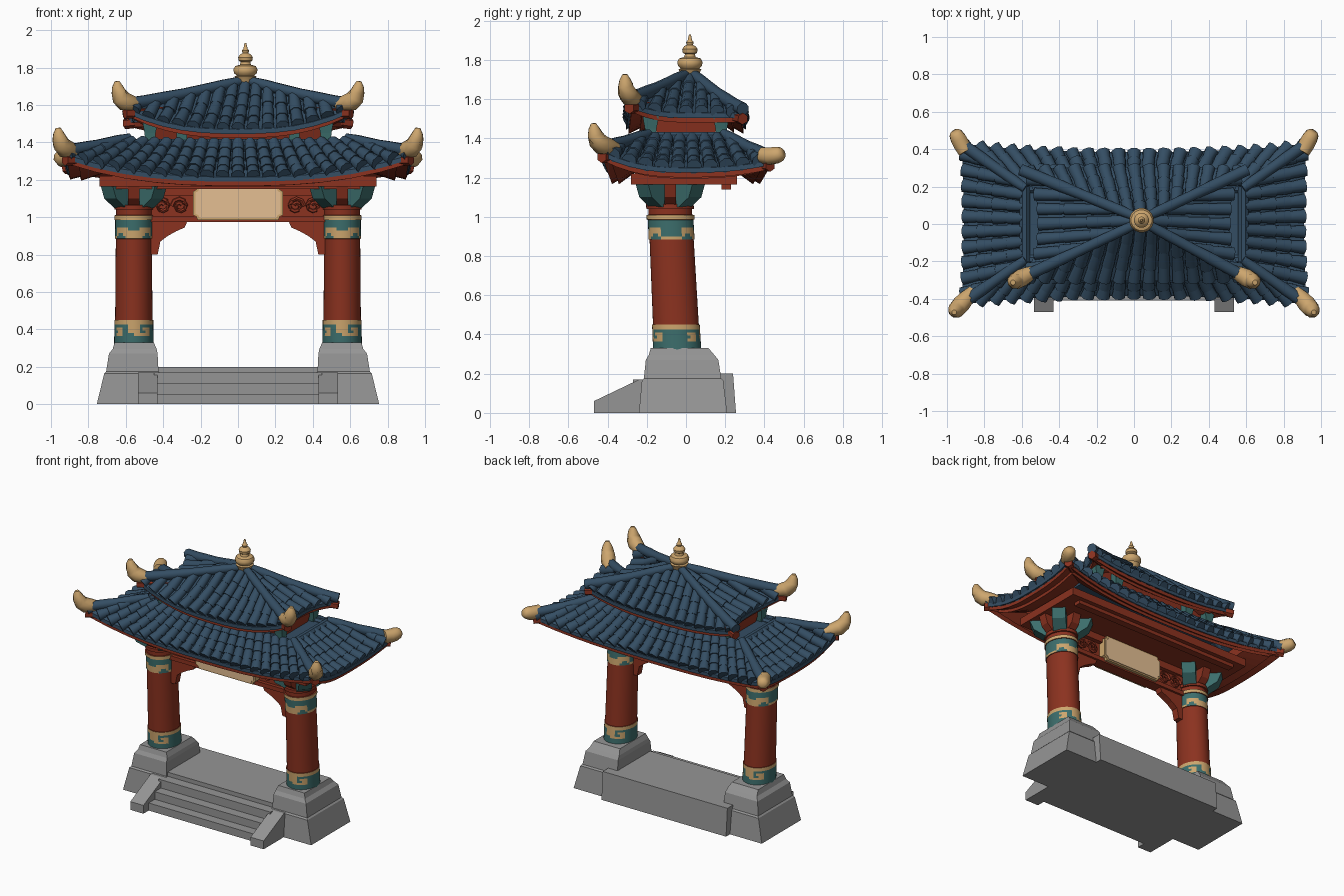
import bpy, bmesh, math, random
from mathutils import Vector

random.seed(4)
if "Cube" in bpy.data.objects:
    bpy.data.objects.remove(bpy.data.objects["Cube"], do_unlink=True)


def material(name, rgb):
    m = bpy.data.materials.new(name)
    m.use_nodes = True
    m.diffuse_color = (*rgb, 1)
    m.node_tree.nodes["Principled BSDF"].inputs["Base Color"].default_value = (*rgb, 1)
    return m


BLUE = material("roof blue", (0.034, 0.075, 0.125))
RED = material("painted red", (0.26, 0.032, 0.014))
GOLD = material("gold", (0.61, 0.38, 0.155))
PALE = material("pale board", (0.78, 0.52, 0.29))
TEAL = material("teal", (0.045, 0.155, 0.15))
STONE = material("stone", (0.3, 0.3, 0.3))


def make(name, bm, *mats, smooth=0):
    bmesh.ops.remove_doubles(bm, verts=bm.verts, dist=0.0002)
    bmesh.ops.recalc_face_normals(bm, faces=bm.faces)
    me = bpy.data.meshes.new(name)
    bm.to_mesh(me)
    bm.free()
    for m in mats:
        me.materials.append(m)
    ob = bpy.data.objects.new(name, me)
    bpy.context.collection.objects.link(ob)
    if smooth:
        bpy.ops.object.select_all(action="DESELECT")
        ob.select_set(True)
        bpy.context.view_layer.objects.active = ob
        bpy.ops.object.shade_smooth_by_angle(angle=math.radians(smooth))


def loft(bm, rings, loop=False):
    """Skin a list of rings; cap the ends unless looped."""
    vs = [[bm.verts.new(p) for p in r] for r in rings]
    n = len(vs[0])
    for a, b in list(zip(vs, vs[1:])) + ([(vs[-1], vs[0])] if loop else []):
        for i in range(n):
            bm.faces.new((a[i], a[(i + 1) % n], b[(i + 1) % n], b[i]))
    if not loop:
        bm.faces.new(vs[0])
        bm.faces.new(vs[-1])


def tube(bm, pts, radii, sides=8):
    pts = [Vector(p) for p in pts]
    rings = []
    for i, p in enumerate(pts):
        d = (pts[min(i + 1, len(pts) - 1)] - pts[max(i - 1, 0)]).normalized()
        ref = Vector((0, 0, 1)) if abs(d.z) < 0.9 else Vector((0, 1, 0))
        u = d.cross(ref).normalized()
        v = u.cross(d)
        rings.append([p + radii[i] * (u * math.cos(a) + v * math.sin(a))
                      for a in (math.tau * (k + 0.5) / sides for k in range(sides))])
    loft(bm, rings)


def stack(bm, levels):
    """Rectangular levels (z, x0, x1, y0, y1) skinned upward."""
    loft(bm, [[(a, c, z), (b, c, z), (b, d, z), (a, d, z)] for z, a, b, c, d in levels])


def box(bm, x, y, z0, z1, hx, hy):
    stack(bm, [(z, x - hx, x + hx, y - hy, y + hy) for z in (z0, z1)])


def prism(bm, outline, place, d0, d1):
    loft(bm, [[place(u, v, d) for u, v in outline] for d in (d0, d1)])


# Stone platform, steps, cheek walls and pedestals
bm = bmesh.new()
stack(bm, [(0, -.5, .5, -.2, .255), (.2, -.5, .5, -.2, .24)])
for depth, h in ((0.41, 0.055), (0.34, 0.11), (0.27, 0.17)):
    box(bm, 0, -depth / 2, 0, h, 0.45, depth / 2)
make("platform_and_steps", bm, STONE)
bm = bmesh.new()
for s in (-1, 1):
    prism(bm, [(-0.47, 0), (-0.47, 0.06), (-0.24, 0.17), (-0.1, 0.17), (-0.1, 0)],
          lambda u, v, d: (s * d, u, v), 0.43, 0.535)
make("stair_cheeks", bm, STONE)
bm = bmesh.new()
for s in (-1, 1):
    rows = [(0, .42, .755, -.24, .21), (.165, .42, .715, -.225, .19), (.175, .425, .705, -.215, .18),
            (.27, .43, .69, -.205, .165), (.295, .435, .67, -.19, .145), (.33, .45, .66, -.18, .115)]
    stack(bm, [(z, *sorted((s * a, s * b)), c, d) for z, a, b, c, d in rows])
make("pedestals", bm, STONE)

# Columns with painted bands, frets on the front and back only
SEG = 40
FRETS = {0.365: "1111110000", 0.38: "1100110011", 0.395: "1101110011", 0.41: "1100000011",
         0.885: "1110000111", 0.9: "1111001111", 0.915: "1111111111", 0.93: "0011111100"}
levels = [.32, .335, .365, .38, .395, .41, .425, .45, .451, .65, .884, .885, .9, .915, .93, .945,
          .985, .986, 1.01, 1.011, 1.04, 1.041, 1.065]
for s in (-1, 1):
    bm = bmesh.new()
    rings = []
    for z in levels:
        k = (z - 0.32) / 0.7
        r = 0.101 - 0.006 * k
        if z <= .45 or .885 <= z <= .985:
            r += 0.004
        if .986 <= z <= 1.01 or z >= 1.041:
            r += 0.009
        rings.append([(s * 0.557 + r * math.cos(a), -0.045 - 0.035 * k + 1.17 * r * math.sin(a), z)
                      for a in (math.tau * i / SEG for i in range(SEG))])
    loft(bm, rings)
    bm.faces.ensure_lookup_table()
    for i, f in enumerate(bm.faces):
        z = levels[min(i // SEG, len(levels) - 2)]
        facing = abs(math.sin(math.tau * (i % SEG + 0.5) / SEG)) > 0.45
        if z in FRETS:
            gold = FRETS[z][i % 10] == "1" if facing else z == .885
            f.material_index = 1 if gold else 2
        elif z in (.425, .986):
            f.material_index = 1
        elif z < .37 or .92 < z < .985:
            f.material_index = 2
    make("column_left" if s > 0 else "column_right", bm, RED, GOLD, TEAL, smooth=35)

# Bracket sets fanning out on top of each column
CY = -0.08
for name, mat, angles, reach, th in (("bracket_diagonals", TEAL, (1, 3, 5, 7), 0.21, 0.045),
                                     ("bracket_arms", RED, (0, 2, 4, 6), 0.17, 0.03)):
    bm = bmesh.new()
    for s in (-1, 1):
        for k in angles:
            c, n = math.cos(k * math.pi / 4), math.sin(k * math.pi / 4)
            prism(bm, [(0, 1.05), (reach * .5, 1.05), (reach * .85, 1.1), (reach, 1.18), (0, 1.18)],
                  lambda u, v, d: (s * 0.557 + u * c - d * n, CY + u * n + d * c, v), -th, th)
    make(name, bm, mat)

# Lintel rails, recessed panel, corner braces and scroll carvings
bm = bmesh.new()
box(bm, 0, CY, 0.975, 1.005, 0.47, 0.04)
box(bm, 0, CY, 1.115, 1.17, 0.52, 0.045)
box(bm, 0, CY, 1.0, 1.12, 0.47, 0.015)
make("lintel", bm, RED)
bm = bmesh.new()
for s in (-1, 1):
    prism(bm, [(.475, .98), (.27, .98), (.285, .945), (.33, .925), (.375, .9), (.415, .87), (.43, .8), (.475, .8)],
          lambda u, v, d: (s * u, CY + d, v), -0.025, 0.025)
make("corner_braces", bm, RED)
bm = bmesh.new()
for s in (-1, 1):
    for face in (-1, 1):
        for cx in (0.31, 0.405):
            spiral = [(s * (cx + (0.045 - 0.0028 * i) * math.cos(i * 0.75)), CY + face * 0.022,
                       1.06 + (0.045 - 0.0028 * i) * math.sin(i * 0.75)) for i in range(13)]
            tube(bm, spiral, [0.011] * 13, 5)
make("scroll_carvings", bm, RED)

# Blank board with notched corners on both faces
notched = [(a * x, b * z) for a, b, pts in (
    (1, 1, ((1, .7), (.93, .8), (.9, 1))), (-1, 1, ((.9, 1), (.93, .8), (1, .7))),
    (-1, -1, ((1, .7), (.93, .8), (.9, 1))), (1, -1, ((.9, 1), (.93, .8), (1, .7)))) for x, z in pts]
for name, mat, hx, hz, dep in (("board_frame", GOLD, .24, .09, .062), ("board_panel", PALE, .228, .08, .067)):
    bm = bmesh.new()
    prism(bm, notched, lambda u, v, d: (u * hx, CY + d, 1.075 + v * hz), -dep, dep)
    make(name, bm, mat)

# Roof tiers: corner, mid eave and inner rectangle, each as (x, y)
LOWER = dict(corner=(.925, .43), mid=(.91, .385), inner=(.58, .19), zmid=(1.25, 1.215),
             zc=(1.335, 1.29), top=1.405, shift=(0, 0), rows=(23, 10), gap=.083, r=.037)
UPPER = dict(corner=(.605, .29), mid=(.51, .305), inner=(.012, .012), zmid=(1.53, 1.47),
             zc=(1.585, 1.53), top=1.712, shift=(.04, .02), rows=(15, 7), gap=.08, r=.035)
SIDES = ((0, -1), (1, 0), (0, 1), (-1, 0))
FAN = 0.25


def spot(R, n, t, w, dz=0):
    """Point on a roof face: t runs along the eave, w from eave to top."""
    i = 0 if n[1] else 1
    j = 1 - i
    a = abs(t) ** 2.6
    d = (R["mid"][j] + (R["corner"][j] - R["mid"][j]) * a) * (1 - w) + R["inner"][j] * w
    s = t * (R["corner"][i] * (1 - w) + R["inner"][i] * w)
    x, y = n[0] * d + abs(n[1]) * s, n[1] * d + abs(n[0]) * s
    ze = R["zmid"][j] + (R["zc"][0 if y < 0 else 1] - R["zmid"][j]) * a
    return (x + R["shift"][0] * w, y + R["shift"][1] * w, ze + (R["top"] - ze) * w ** 1.2 + dz)


def ring_sheet(bm, R, section):
    ts = [-1 + k / 6 for k in range(12)]
    path = [(n, t * f) for n, f in zip(SIDES, (1, 1, -1, -1)) for t in ts]
    loft(bm, [[spot(R, n, t, w, dz) for w, dz in section] for n, t in path], loop=True)


for tier, R in (("lower", LOWER), ("upper", UPPER)):
    bm = bmesh.new()
    ws = (1, .75, .5, .25, 0)
    ring_sheet(bm, R, [(w, 0) for w in ws] + [(w, -.025) for w in reversed(ws)])
    make(tier + "_roof_deck", bm, BLUE)
    # Red boards under the eave, with rafters under the corners
    bm = bmesh.new()
    ring_sheet(bm, R, [(.65, -.03), (.3, -.027), (.04, -.027), (.04, -.052), (.22, -.058), (.22, -.08), (.65, -.1)])
    for n in (SIDES[0], SIDES[2]):
        for t in (-1, 1):
            tube(bm, [spot(R, n, t, k / 8, -.03 - .006 * k) for k in range(5)], [.03] * 5, 6)
    make(tier + "_eave_boards", bm, RED)
    # Overlapping round tile rows, fanning slightly toward the corners
    bm = bmesh.new()
    for n in SIDES:
        i = 0 if n[1] else 1
        Lc, Li, count = R["corner"][i], R["inner"][i], R["rows"][i]
        for k in range(count):
            s = (k - (count - 1) / 2) * R["gap"]
            wmax = min(0.98, (Lc - abs(s)) / (Lc - Li - FAN * abs(s)))
            if wmax < 0.03:
                continue
            segs = max(1, round(4 * wmax))
            pts, radii = [], []
            for q in range(segs):
                for f, g in ((0.01, 1.04), (0.99, 0.88)):
                    w = wmax * (q + f) / segs
                    t = s * (1 - FAN * w) / (Lc * (1 - w) + Li * w)
                    pts.append(spot(R, n, max(-1, min(1, t)), w, .006))
                    radii.append(R["r"] * g * (1 - .1 * w) * random.uniform(.96, 1.05))
            tube(bm, pts, radii, 8)
    make(tier + "_roof_tiles", bm, BLUE, smooth=50)
    # Hip ridges
    bm = bmesh.new()
    for n in (SIDES[0], SIDES[2]):
        for t in (-1, 1):
            tube(bm, [spot(R, n, t, k / 6, .02) for k in range(7)], [.034] * 3 + [.03] * 3 + [.024], 8)
    make(tier + "_hip_ridges", bm, BLUE, smooth=50)

# Curved gold horns on the corners
FRONT_HORN = [(-.1, .012, .03), (-.05, .022, .044), (0, .032, .051), (.03, .055, .048), (.045, .085, .041),
              (.053, .115, .03), (.056, .142, .014)]
BACK_HORN = [(-.07, .025, .042), (0, .02, .047), (.045, .025, .045), (.08, .032, .038), (.1, .038, .024)]
bm = bmesh.new()
for R, n, shape, dx, dy in ((LOWER, SIDES[0], FRONT_HORN, .65, -.75), (LOWER, SIDES[2], BACK_HORN, .35, .65),
                            (UPPER, SIDES[0], FRONT_HORN, .75, -.4)):
    for t in (-1, 1):
        x, y, z = spot(R, n, t, 0)
        tube(bm, [(x + t * dx * o, y + dy * o, z + h) for o, h, _ in shape], [r for *_, r in shape], 8)
make("corner_horns", bm, GOLD, smooth=55)

# Frames below the lower roof, body between tiers
bm = bmesh.new()
box(bm, 0, -0.01, 1.165, 1.22, 0.74, 0.27)
box(bm, 0, 0.205, 1.14, 1.17, 0.66, 0.025)
box(bm, 0, -0.215, 1.15, 1.17, 0.66, 0.025)
make("under_roof_frame", bm, RED)
bm = bmesh.new()
stack(bm, [(1.37, -.46, .46, -.13, .13), (1.53, -.48, .48, -.18, .18)])
make("upper_body", bm, RED)
bm = bmesh.new()
for x in (-0.47, -0.3, 0.3, 0.47):
    for y in (-0.18, 0.18):
        stack(bm, [(z, x - h, x + h, y - h, y + h) for z, h in ((1.38, .022), (1.45, .03), (1.52, .042))])
make("upper_brackets", bm, TEAL)
bm = bmesh.new()
box(bm, 0, 0, 1.35, 1.4, 0.58, 0.19)
for s in (-1, 1):
    tube(bm, [(s * .585, -.2, 1.405), (s * .585, .2, 1.405)], [.03] * 2)
    tube(bm, [(-.58, s * .19, 1.395), (.58, s * .19, 1.395)], [.025] * 2)
make("lower_roof_top_ridge", bm, BLUE)

# Turned finial
bm = bmesh.new()
profile = [(1.7, .04), (1.735, .05), (1.752, .06), (1.757, .048), (1.77, .062), (1.79, .066), (1.808, .056), (1.815, .03),
           (1.83, .026), (1.837, .037), (1.855, .04), (1.87, .03), (1.877, .016), (1.89, .02), (1.9, .012), (1.93, .005)]
tube(bm, [(.04, .02, z) for z, _ in profile], [r for _, r in profile], 16)
make("finial", bm, GOLD, smooth=40)
